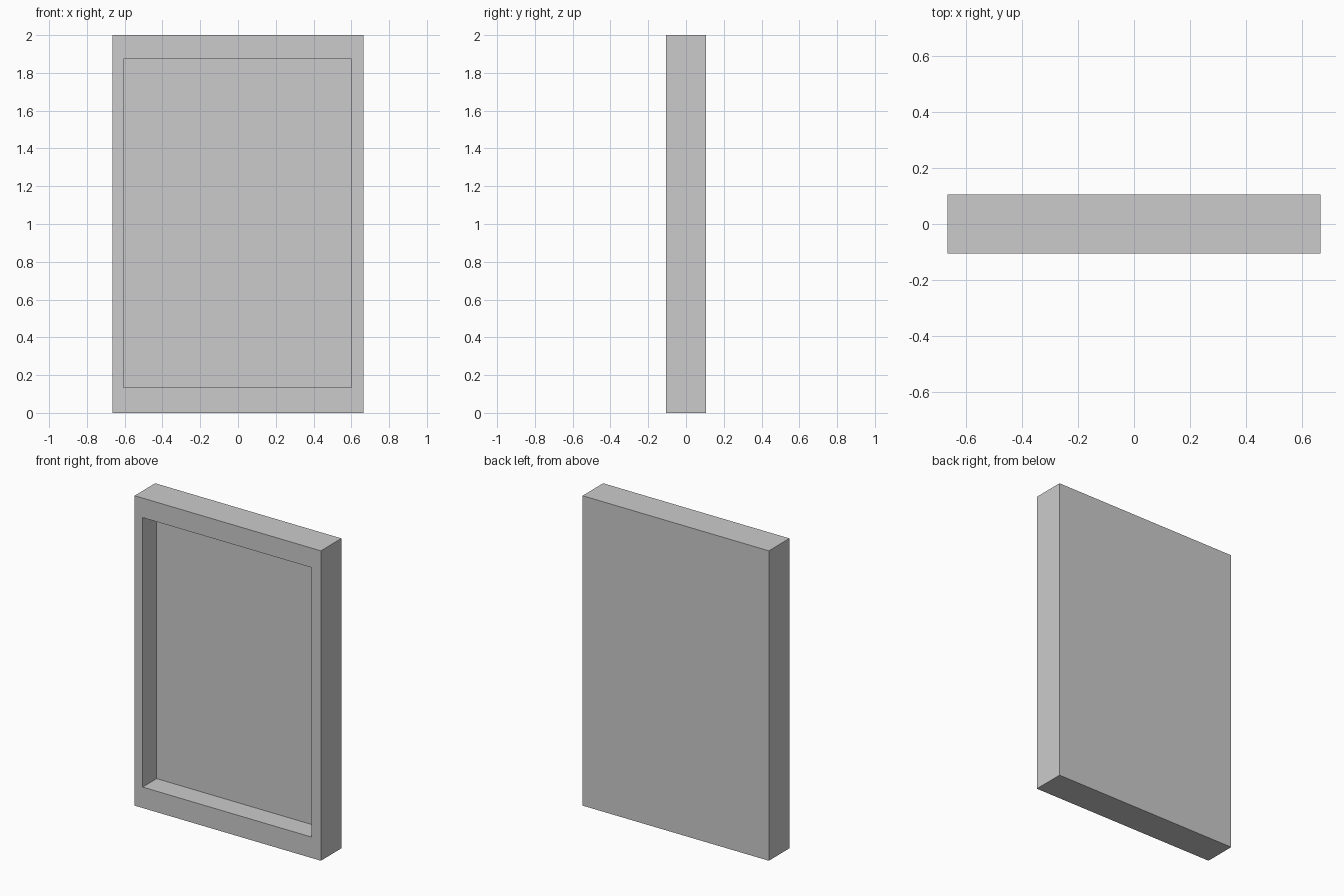
import bpy
import bmesh

if "Cube" in bpy.data.objects:
    bpy.data.objects.remove(bpy.data.objects["Cube"])

# Overall size and recess limits
BACK, FRONT, FLOOR = 0.105, -0.105, 0.038
OUTER = (-0.665, 0.665, 0.0, 2.0)
INNER = (-0.607, 0.600, 0.135, 1.874)

bm = bmesh.new()


def ring(rect, y):
    """Four corners of an x/z rectangle at depth y."""
    x0, x1, z0, z1 = rect
    return [bm.verts.new((x, y, z))
            for x, z in ((x0, z0), (x1, z0), (x1, z1), (x0, z1))]


# Back edge, front edge, recess rim, recess floor
rings = [ring(OUTER, BACK), ring(OUTER, FRONT),
         ring(INNER, FRONT), ring(INNER, FLOOR)]
for a, b in zip(rings, rings[1:]):
    for i in range(4):
        j = (i + 1) % 4
        bm.faces.new((a[i], a[j], b[j], b[i]))

# Back panel and recessed panel
bm.faces.new(rings[0])
bm.faces.new(rings[-1])
bmesh.ops.recalc_face_normals(bm, faces=bm.faces[:])

mesh = bpy.data.meshes.new("recessed_frame")
bm.to_mesh(mesh)
bm.free()
bpy.context.collection.objects.link(bpy.data.objects.new("recessed_frame", mesh))
